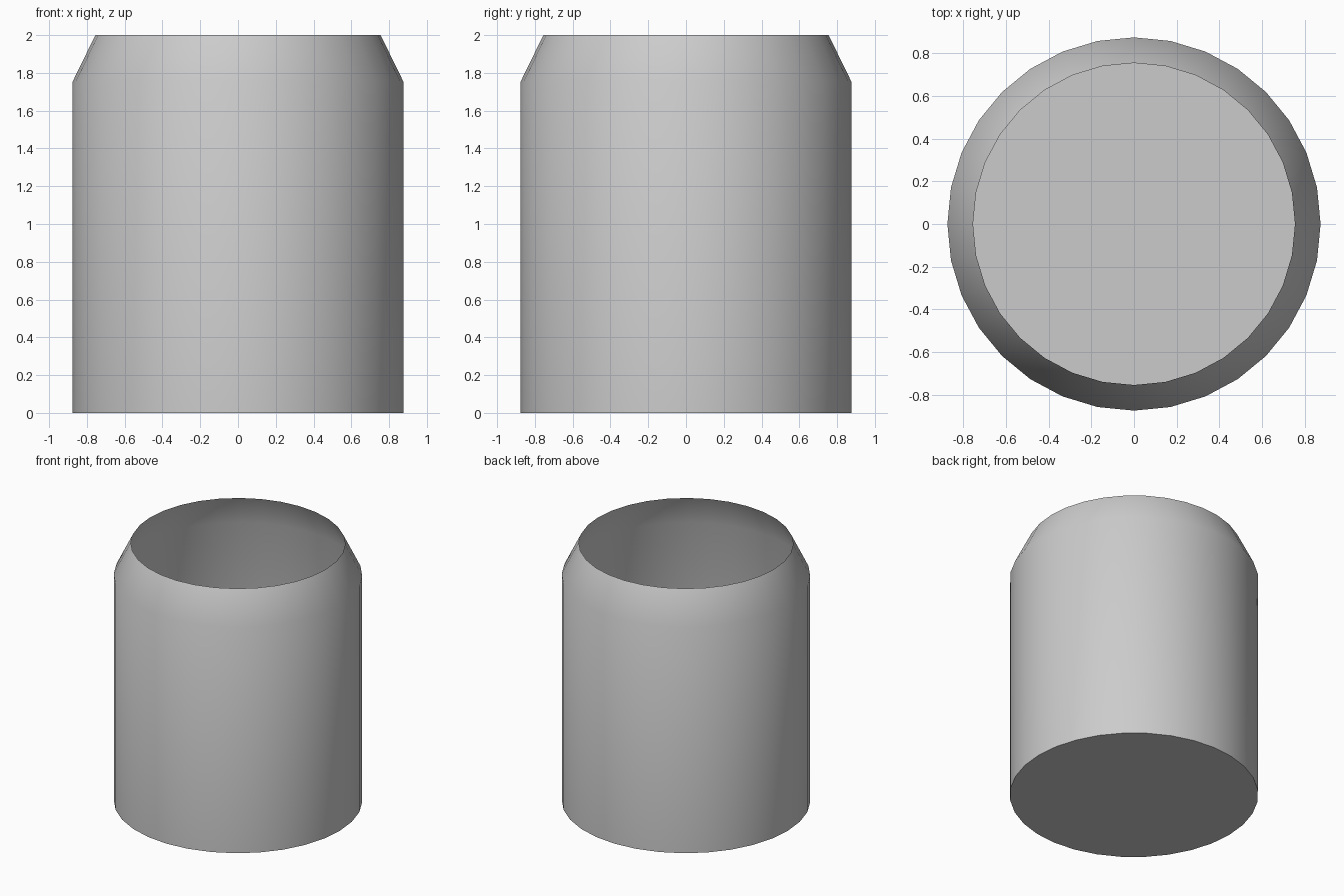
import bpy, bmesh, math

if "Cube" in bpy.data.objects:
    bpy.data.objects.remove(bpy.data.objects["Cube"])

SIDES = 32
# (radius, height) profile of the thin open-topped shell
PROFILE = [(0.875, 0.0), (0.875, 1.755), (0.755, 2.0)]

bm = bmesh.new()

# one ring of vertices per profile point
rings = [[bm.verts.new((r * math.cos(2 * math.pi * i / SIDES),
                        r * math.sin(2 * math.pi * i / SIDES), z))
          for i in range(SIDES)] for r, z in PROFILE]

# straight wall and tapered shoulder
for low, high in zip(rings, rings[1:]):
    for i in range(SIDES):
        j = (i + 1) % SIDES
        bm.faces.new((low[i], low[j], high[j], high[i]))

# closed flat base, open top
bm.faces.new(rings[0][::-1])

mesh = bpy.data.meshes.new("open_canister")
bm.to_mesh(mesh)
bm.free()
canister = bpy.data.objects.new("open_canister", mesh)
bpy.context.collection.objects.link(canister)

# smooth wall, sharp base edge
bpy.context.view_layer.objects.active = canister
canister.select_set(True)
bpy.ops.object.shade_smooth_by_angle(angle=math.radians(40))
